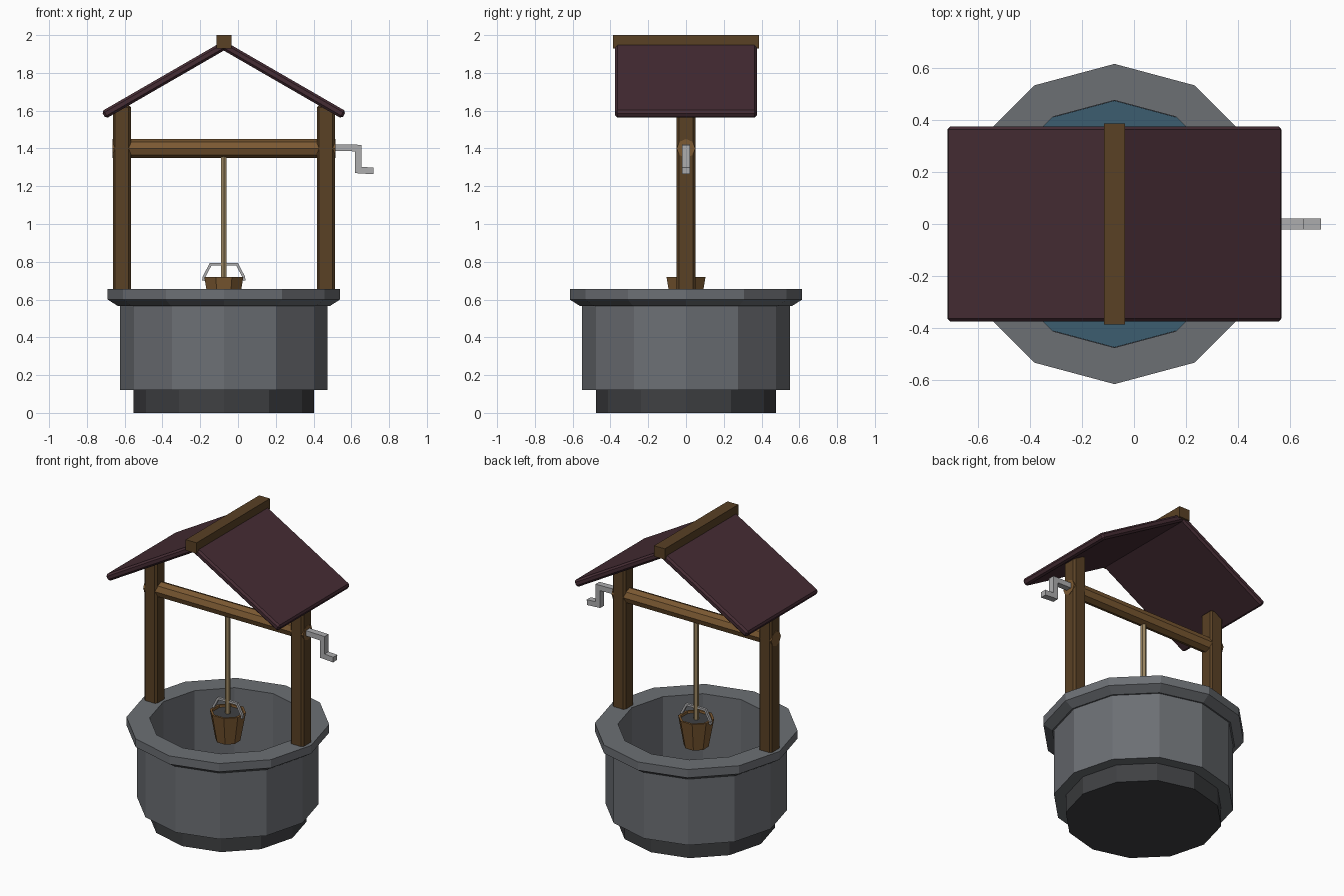
import bpy, bmesh, math
from mathutils import Vector, Matrix

if "Cube" in bpy.data.objects:
    bpy.data.objects.remove(bpy.data.objects["Cube"])

CX = -0.075  # axis of the well; the crank makes the model lopsided


def mat(name, rgb):
    m = bpy.data.materials.new(name)
    m.diffuse_color = (*rgb, 1)
    m.use_nodes = True
    m.node_tree.nodes["Principled BSDF"].inputs["Base Color"].default_value = m.diffuse_color
    return m


STONE = mat("stone", (0.15, 0.16, 0.175))
DARK = mat("dark_stone", (0.05, 0.052, 0.056))
WATER = mat("water", (0.045, 0.11, 0.16))
WOOD = mat("wood", (0.10, 0.052, 0.018))
LIGHT = mat("light_wood", (0.20, 0.10, 0.032))
ROPE = mat("rope", (0.33, 0.24, 0.12))
ROOF = mat("roof", (0.06, 0.025, 0.034))
METAL = mat("metal", (0.42, 0.42, 0.43))


def finish(name, bm, material, matrix=Matrix()):
    bmesh.ops.recalc_face_normals(bm, faces=bm.faces)
    me = bpy.data.meshes.new(name)
    bm.to_mesh(me)
    bm.free()
    me.materials.append(material)
    ob = bpy.data.objects.new(name, me)
    ob.matrix_world = matrix
    bpy.context.collection.objects.link(ob)
    return ob


def lathe(name, profile, sides, material, phase=0.0):
    """Revolve a closed (radius, z) profile around the well axis."""
    bm = bmesh.new()
    rings = []
    for i in range(sides):
        a = phase + 2 * math.pi * i / sides
        rings.append([bm.verts.new((CX + r * math.cos(a), r * math.sin(a), z)) for r, z in profile])
    n = len(profile)
    for i in range(sides):
        p, q = rings[i], rings[(i + 1) % sides]
        for j in range(n):
            k = (j + 1) % n
            bm.faces.new((p[j], q[j], q[k], p[k]))
    return finish(name, bm, material)


def cylinder(name, r1, r2, depth, sides, material, matrix):
    bm = bmesh.new()
    bmesh.ops.create_cone(bm, cap_ends=True, segments=sides, radius1=r1, radius2=r2, depth=depth)
    return finish(name, bm, material, matrix)


def box(name, size, material, matrix, bevel=0.0):
    bm = bmesh.new()
    bmesh.ops.create_cube(bm, size=1, matrix=Matrix.Diagonal((*size, 1)))
    if bevel:
        bmesh.ops.bevel(bm, geom=bm.edges[:], offset=bevel, segments=1, affect='EDGES')
    return finish(name, bm, material, matrix)


def bar(name, path, thick, width, material):
    """Sweep a rectangle along an (x, z) path with mitred corners."""
    pts = [Vector(p) for p in path]
    bm = bmesh.new()
    rings = []
    for i, p in enumerate(pts):
        d1 = (p - pts[i - 1]).normalized() if i else (pts[1] - p).normalized()
        d2 = (pts[i + 1] - p).normalized() if i < len(pts) - 1 else d1
        n1, n2 = Vector((-d1.y, d1.x)), Vector((-d2.y, d2.x))
        m = (n1 + n2).normalized()
        m *= thick / 2 / m.dot(n1)
        rings.append([bm.verts.new((p.x + s * m.x, t * width / 2, p.y + s * m.y))
                      for s, t in ((1, 1), (1, -1), (-1, -1), (-1, 1))])
    for p, q in zip(rings, rings[1:]):
        for j in range(4):
            k = (j + 1) % 4
            bm.faces.new((p[j], p[k], q[k], q[j]))
    bm.faces.new(rings[0])
    bm.faces.new(rings[-1])
    return finish(name, bm, material)


T = Matrix.Translation

# Stonework and water
cylinder("base", 0.477, 0.477, 0.14, 12, DARK, T((CX, 0, 0.07)))
lathe("wall", [(0.475, 0.12), (0.55, 0.12), (0.55, 0.57), (0.475, 0.57)], 12, STONE)
lathe("rim", [(0.475, 0.57), (0.56, 0.565), (0.615, 0.60), (0.615, 0.655), (0.475, 0.655)], 12, STONE)
cylinder("water", 0.474, 0.474, 0.06, 12, WATER, T((CX, 0, 0.165)))

# Posts and roof slabs, one per side
slope = math.radians(30)
for side, label in ((-1, "left"), (1, "right")):
    box(label + "_post", (0.095, 0.1, 1.01), WOOD, T((CX + side * 0.54, 0, 1.125)), 0.012)
    frame = T((CX, 0, 1.97)) @ Matrix.Rotation(side * slope, 4, 'Y')
    box(label + "_roof", (0.735, 0.75, 0.045), ROOF, frame @ T((side * 0.38, 0, -0.0225)), 0.012)
box("ridge_beam", (0.08, 0.774, 0.072), WOOD, T((CX, 0, 1.964)))

# Axle, crank and rope
cylinder("axle", 0.05, 0.05, 1.18, 8, LIGHT, T((CX, 0, 1.40)) @ Matrix.Rotation(math.pi / 2, 4, 'Y'))
bar("crank", [(0.49, 1.405), (0.636, 1.402), (0.636, 1.286), (0.717, 1.281)], 0.035, 0.042, METAL)
cylinder("rope", 0.017, 0.017, 0.70, 6, ROPE, T((CX, 0, 1.05)))

# Bucket with its contents and handle
lathe("bucket", [(0.001, 0.53), (0.077, 0.53), (0.112, 0.72), (0.097, 0.72), (0.092, 0.70), (0.001, 0.70)],
      8, LIGHT, math.pi / 8)
cylinder("bucket_fill", 0.092, 0.094, 0.01, 8, DARK, T((CX, 0, 0.702)) @ Matrix.Rotation(math.pi / 8, 4, 'Z'))
bar("bucket_handle", [(CX - 0.108, 0.70), (CX - 0.105, 0.72), (CX - 0.07, 0.787),
                      (CX + 0.07, 0.787), (CX + 0.105, 0.72), (CX + 0.108, 0.70)], 0.014, 0.016, METAL)
